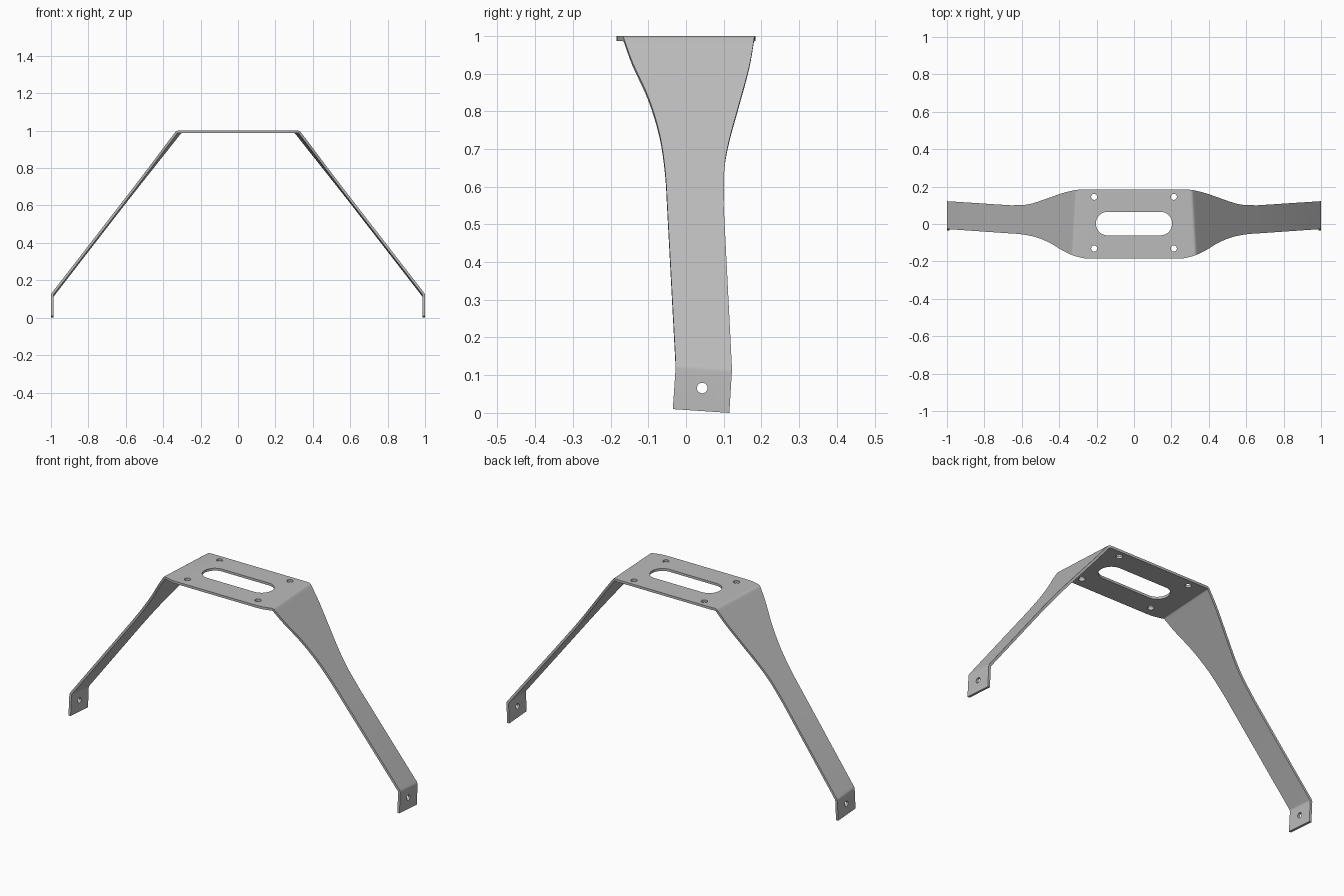
import bpy, bmesh, math
from mathutils import Vector, Matrix

if "Cube" in bpy.data.objects:
    bpy.data.objects.remove(bpy.data.objects["Cube"])

THICK = 0.013
SKEW = 0.057    # the bends run slightly askew
SLOPE = 0.777   # sideways run of a leg per unit of drop

steel = bpy.data.materials.new("brushed grey")
steel.use_nodes = True
colour = (0.5, 0.5, 0.5, 1)
steel.diffuse_color = colour
steel.node_tree.nodes["Principled BSDF"].inputs["Base Color"].default_value = colour


def leg_point(y, z):
    return (0.32 - SKEW * y + (1 - z) * SLOPE, y, z)


def bend_point(y):
    """Point where the leg plane meets the vertical tab at x = 1."""
    return (1, y, 1 - (0.68 + SKEW * y) / SLOPE)


def smooth(points, steps=4):
    """Catmull-Rom curve through (y, z) points."""
    pts = [Vector(p) for p in points]
    pts = [2 * pts[0] - pts[1]] + pts + [2 * pts[-1] - pts[-2]]
    out = []
    for a, b, c, d in zip(pts, pts[1:], pts[2:], pts[3:]):
        for i in range(steps):
            t = i / steps
            out.append(0.5 * (2 * b + (c - a) * t + (2 * a - 5 * b + 4 * c - d) * t * t
                              + (3 * b - a - 3 * c + d) * t ** 3))
    return out + [pts[-2]]


# Edges of one leg, from the top bend down to the straight part
front_edge = smooth([(-0.167, 1), (-0.142, 0.93), (-0.1, 0.838), (-0.07, 0.74),
                     (-0.055, 0.64), (-0.049, 0.54)])
back_edge = smooth([(0.182, 1), (0.168, 0.92), (0.141, 0.82), (0.115, 0.725),
                    (0.102, 0.65), (0.1, 0.55)])

# Folded sheet: top plate, two legs, two tabs
bm = bmesh.new()
plate_edge = {}
bends = []
for side in (1, -1):
    def vert(p):
        return bm.verts.new((p[0] * side, p[1], p[2]))

    def face(verts):
        bm.faces.new(verts if side > 0 else verts[::-1])

    front = [vert(leg_point(*p)) for p in front_edge]
    back = [vert(leg_point(*p)) for p in back_edge]
    low_front, low_back = vert(bend_point(-0.027)), vert(bend_point(0.122))
    face(front + [low_front, low_back] + back[::-1])
    face([low_front, vert((1, -0.035, 0.01)), vert((1, 0.115, 0)), low_back])
    plate_edge[side] = ([vert((0.24, -0.185, 1)), vert((0.27, -0.183, 1)),
                         vert((0.3, -0.176, 1)), front[0], back[0],
                         vert((0.285, 0.185, 1))])
    bends += [(front[0], back[0]), (low_front, low_back)]
bm.faces.new(plate_edge[1] + plate_edge[-1][::-1])
bmesh.ops.bevel(bm, geom=[bm.edges.get(b) for b in bends], offset=0.009,
                segments=4, profile=0.5, affect='EDGES')
mesh = bpy.data.meshes.new("bracket")
bm.to_mesh(mesh)
bm.free()
mesh.materials.append(steel)
bracket = bpy.data.objects.new("bracket", mesh)
bpy.context.collection.objects.link(bracket)
solid = bracket.modifiers.new("sheet thickness", 'SOLIDIFY')
solid.thickness = THICK
solid.offset = -1
solid.use_even_offset = True

cutters = []


def hole(name, matrix, radius, depth, half_length=0.0, count=32):
    """Round or slotted cutter along its local z axis."""
    cut = bmesh.new()
    ring = []
    for i in range(count):
        a = 2 * math.pi * (i + 0.5) / count
        shift = math.copysign(half_length, math.cos(a))
        ring.append(cut.verts.new((radius * math.cos(a) + shift,
                                   radius * math.sin(a), -depth / 2)))
    base = cut.faces.new(ring)
    top = bmesh.ops.extrude_face_region(cut, geom=[base])["geom"]
    bmesh.ops.translate(cut, vec=(0, 0, depth),
                        verts=[v for v in top if isinstance(v, bmesh.types.BMVert)])
    bmesh.ops.recalc_face_normals(cut, faces=cut.faces)
    data = bpy.data.meshes.new(name)
    cut.to_mesh(data)
    cut.free()
    data.materials.append(steel)
    obj = bpy.data.objects.new(name, data)
    obj.matrix_world = matrix
    obj.hide_render = True
    bpy.context.collection.objects.link(obj)
    cutters.append(obj)
    mod = bracket.modifiers.new(name, 'BOOLEAN')
    mod.operation = 'DIFFERENCE'
    mod.solver = 'EXACT'
    mod.object = obj


# Slot, four plate holes, and one bore through both tabs
hole("slot_cutter", Matrix.Translation((0, 0.002, 1)), 0.063, 0.1, 0.141, 48)
for x in (-0.213, 0.213):
    for y in (-0.131, 0.145):
        hole("plate_hole_cutter", Matrix.Translation((x, y, 1)), 0.016, 0.1)
hole("tab_hole_cutter", Matrix.Translation((0, 0.043, 0.066))
     @ Matrix.Rotation(math.pi / 2, 4, 'Y'), 0.014, 2.2)

# Apply the cuts, drop the cutters, shade the bends smooth
bpy.ops.object.select_all(action='DESELECT')
bpy.context.view_layer.objects.active = bracket
bracket.select_set(True)
bpy.ops.object.convert(target='MESH')
for obj in cutters:
    bpy.data.objects.remove(obj)
bpy.ops.object.shade_smooth_by_angle(angle=math.radians(30))
